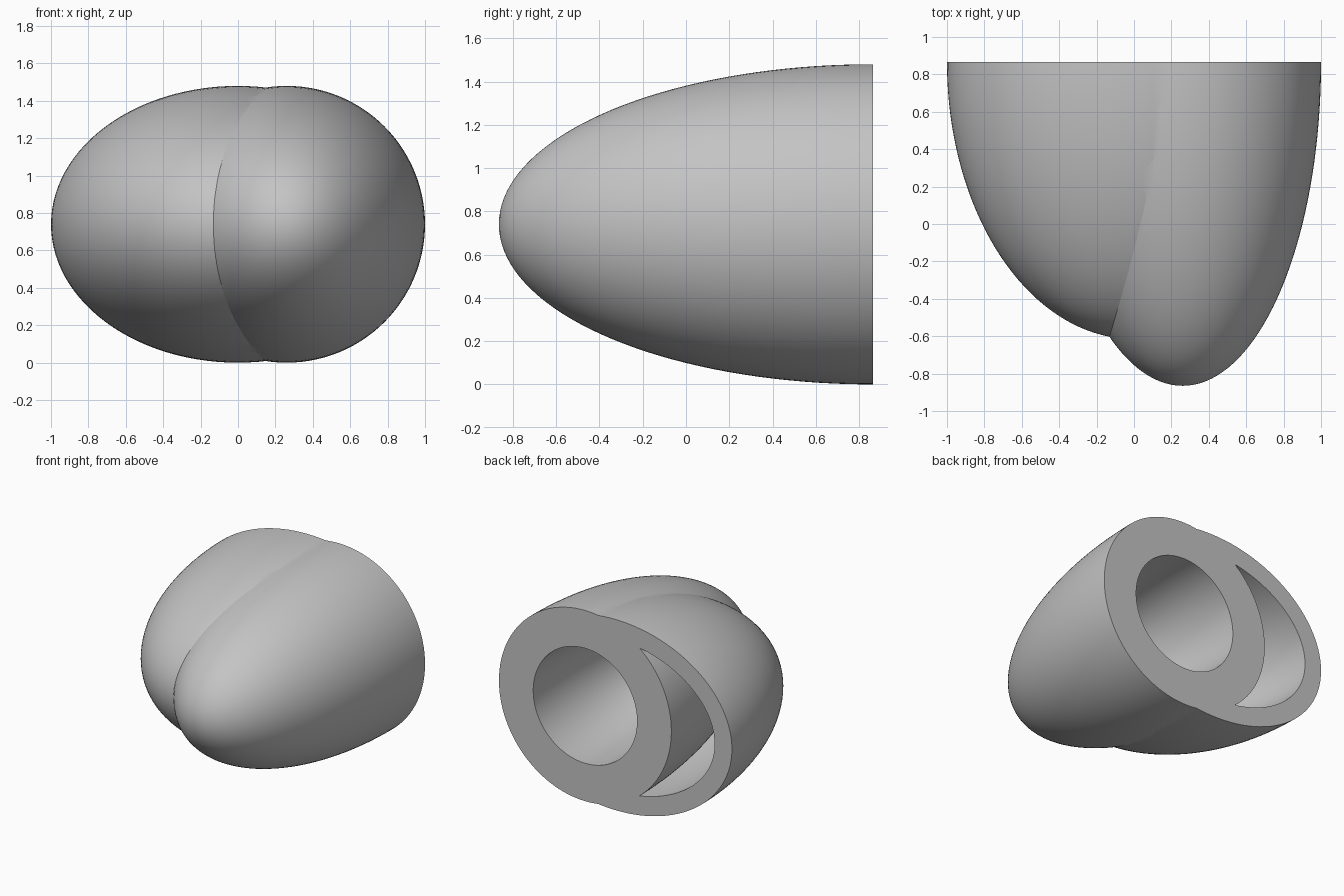
import bpy
import bmesh
import math
from mathutils import Matrix

cube = bpy.data.objects.get("Cube")
if cube:
    bpy.data.objects.remove(cube, do_unlink=True)

BACK = 0.865      # plane of the open base
MID = 0.74        # height of the long axis

grey = bpy.data.materials.new("plain grey")
grey.use_nodes = True
colour = (0.55, 0.55, 0.55, 1)
grey.diffuse_color = colour
grey.node_tree.nodes["Principled BSDF"].inputs["Base Color"].default_value = colour


def add_object(name, bm):
    mesh = bpy.data.meshes.new(name)
    bm.to_mesh(mesh)
    bm.free()
    obj = bpy.data.objects.new(name, mesh)
    mesh.materials.append(grey)
    bpy.context.collection.objects.link(obj)
    return obj


def ellipsoid(name, x, rx, ry, rz):
    """Ellipsoid with its poles along y, centred on the base plane."""
    bm = bmesh.new()
    bmesh.ops.create_uvsphere(bm, u_segments=112, v_segments=75, radius=1)
    bm.transform(Matrix.Translation((x, BACK, MID))
                 @ Matrix.Diagonal((rx, ry, rz, 1))
                 @ Matrix.Rotation(math.pi / 2, 4, "X"))
    return add_object(name, bm)


def combine(target, tool, operation):
    """Apply a boolean and remove the tool."""
    tool.hide_render = True
    mod = target.modifiers.new(operation.lower(), "BOOLEAN")
    mod.operation = operation
    mod.solver = "EXACT"
    mod.object = tool
    bpy.ops.object.select_all(action="DESELECT")
    bpy.context.view_layer.objects.active = target
    target.select_set(True)
    bpy.ops.object.modifier_apply(modifier=mod.name)
    bpy.data.objects.remove(tool, do_unlink=True)


# Wide thin-walled chamber
body = ellipsoid("two_chamber_shell", -0.002, 0.998, 1.48, 0.74)
combine(body, ellipsoid("wide_cavity", 0, 0.852, 1.332, 0.592), "DIFFERENCE")

# Long thick-walled chamber, which leaves a crescent of the wide cavity
combine(body, ellipsoid("long_chamber", 0.26, 0.74, 1.73, 0.74), "UNION")
combine(body, ellipsoid("long_cavity", 0.26, 0.446, 1.434, 0.446), "DIFFERENCE")

# Flat open base
bm = bmesh.new()
bmesh.ops.create_cube(bm, size=4)
bm.transform(Matrix.Translation((0, BACK + 2, MID)))
combine(body, add_object("base_cutter", bm), "DIFFERENCE")

bpy.ops.object.shade_smooth_by_angle(angle=math.radians(20))
